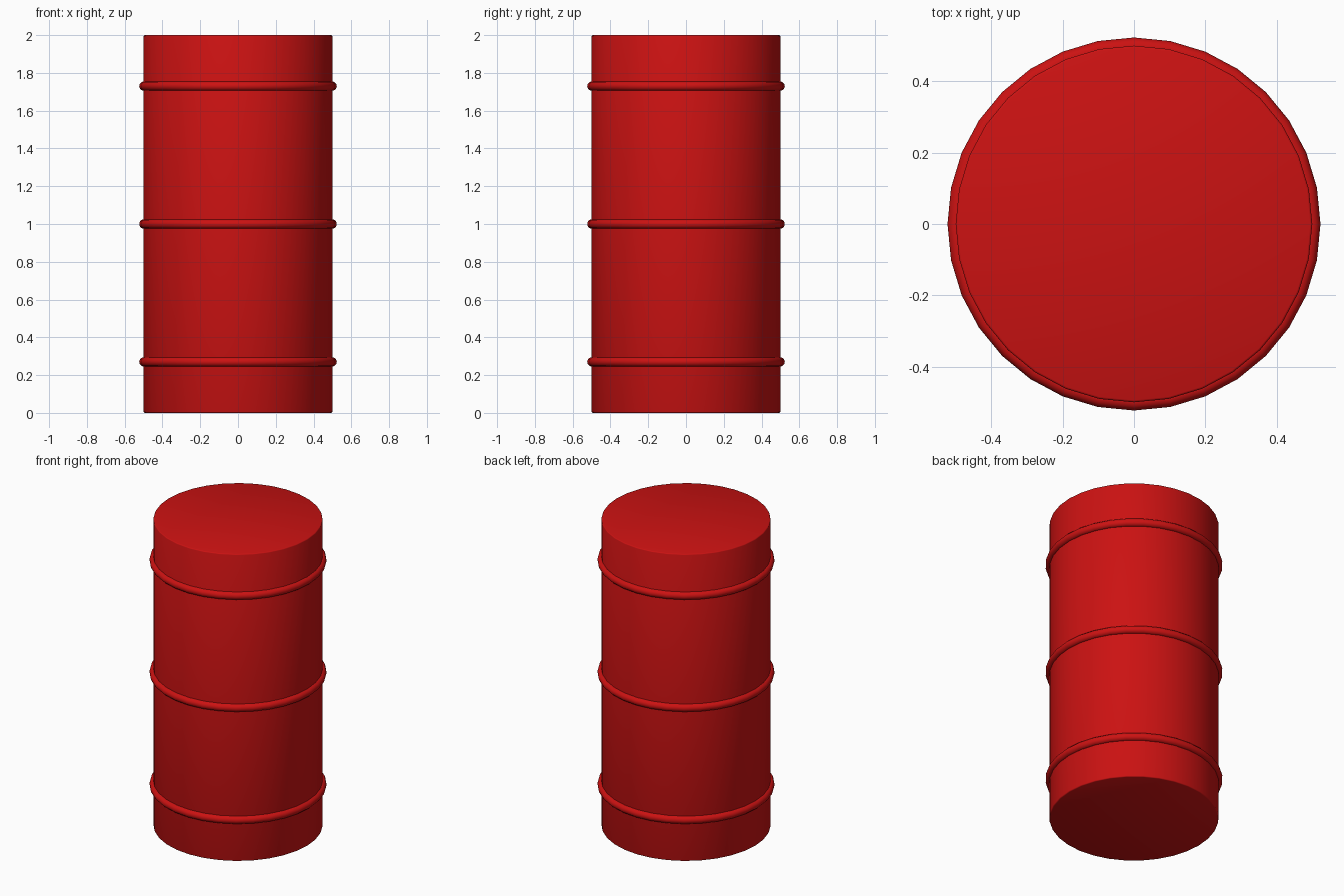
import bpy
import math

if "Cube" in bpy.data.objects:
    bpy.data.objects.remove(bpy.data.objects["Cube"])

red = bpy.data.materials.new("drum red")
red.diffuse_color = (0.6, 0.006, 0.006, 1)
red.use_nodes = True
red.node_tree.nodes["Principled BSDF"].inputs["Base Color"].default_value = red.diffuse_color


def finish(obj, name):
    obj.name = name
    obj.data.materials.append(red)
    bpy.ops.object.shade_smooth_by_angle(angle=math.radians(50))


# Drum body with slightly softened rims
bpy.ops.mesh.primitive_cylinder_add(vertices=32, radius=0.5, depth=2, location=(0, 0, 1))
body = bpy.context.object
bevel = body.modifiers.new("rim bevel", 'BEVEL')
bevel.width = 0.006
bevel.segments = 2
bevel.limit_method = 'ANGLE'
bevel.angle_limit = math.radians(60)
bpy.ops.object.modifier_apply(modifier=bevel.name)
finish(body, "drum_body")

# Raised hoops around the body
for name, z in (("lower_hoop", 0.27), ("middle_hoop", 1.0), ("upper_hoop", 1.73)):
    bpy.ops.mesh.primitive_torus_add(major_radius=0.498, minor_radius=0.025,
                                     major_segments=32, minor_segments=12,
                                     location=(0, 0, z))
    finish(bpy.context.object, name)
